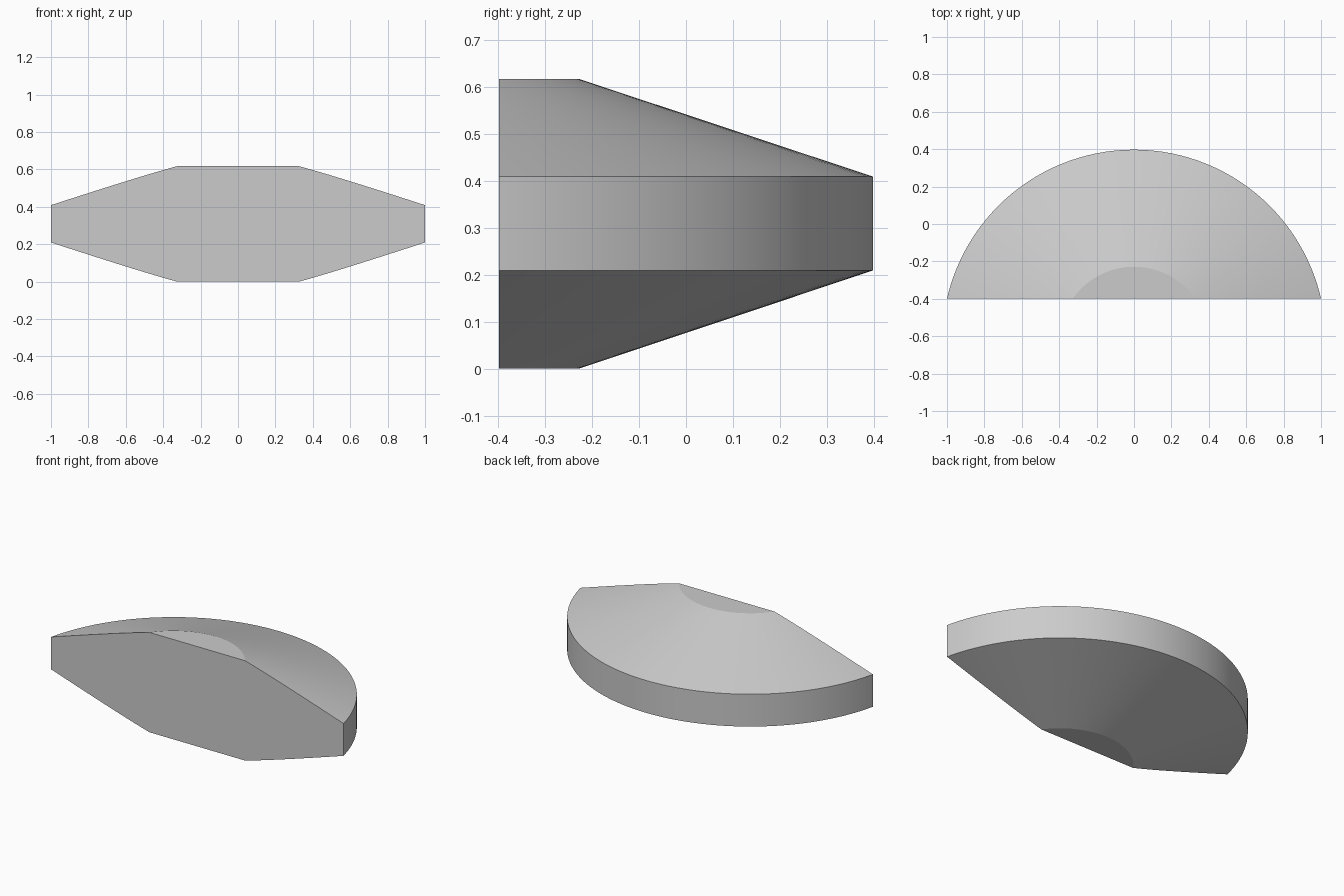
import bpy, bmesh
from math import tau, radians
from mathutils import Matrix, Vector

cube = bpy.data.objects.get("Cube")
if cube:
    bpy.data.objects.remove(cube, do_unlink=True)

RIM_RADIUS, FLAT_RADIUS = 1.026, 0.40
HEIGHT, RIM_LOW, RIM_HIGH = 0.617, 0.209, 0.409
FRONT_Y = -0.3975
AXIS_Y = -FRONT_Y - RIM_RADIUS
SIDES = 128

# Single plain grey
grey = bpy.data.materials.new("light_grey")
grey.use_nodes = True
colour = (0.6, 0.6, 0.6, 1)
grey.diffuse_color = colour
grey.node_tree.nodes["Principled BSDF"].inputs["Base Color"].default_value = colour

# Double-bevelled disc: lathe the profile around the vertical axis
bm = bmesh.new()
profile = [(0, 0), (FLAT_RADIUS, 0), (RIM_RADIUS, RIM_LOW),
           (RIM_RADIUS, RIM_HIGH), (FLAT_RADIUS, HEIGHT), (0, HEIGHT)]
verts = [bm.verts.new((r, 0, z)) for r, z in profile]
edges = [bm.edges.new(pair) for pair in zip(verts, verts[1:])]
bmesh.ops.spin(bm, geom=verts + edges, cent=(0, 0, 0), axis=(0, 0, 1),
               angle=tau, steps=SIDES)
bmesh.ops.remove_doubles(bm, verts=bm.verts, dist=0.0001)
bmesh.ops.transform(bm, matrix=Matrix.Translation((0, AXIS_Y, 0)), verts=bm.verts)

# Slice off the front part and close it with a flat face
cut = bmesh.ops.bisect_plane(
    bm, geom=bm.verts[:] + bm.edges[:] + bm.faces[:], dist=0.00001,
    plane_co=Vector((0, FRONT_Y, 0)), plane_no=Vector((0, 1, 0)), clear_inner=True)
rim = [e for e in cut["geom_cut"] if isinstance(e, bmesh.types.BMEdge)]
bmesh.ops.holes_fill(bm, edges=rim, sides=0)
bmesh.ops.recalc_face_normals(bm, faces=bm.faces)

mesh = bpy.data.meshes.new("bevelled_disc_segment")
bm.to_mesh(mesh)
bm.free()
mesh.materials.append(grey)
segment = bpy.data.objects.new("bevelled_disc_segment", mesh)
bpy.context.collection.objects.link(segment)

# Smooth curved sides, sharp rim and front edges
bpy.ops.object.select_all(action="DESELECT")
segment.select_set(True)
bpy.context.view_layer.objects.active = segment
bpy.ops.object.shade_smooth_by_angle(angle=radians(15))
